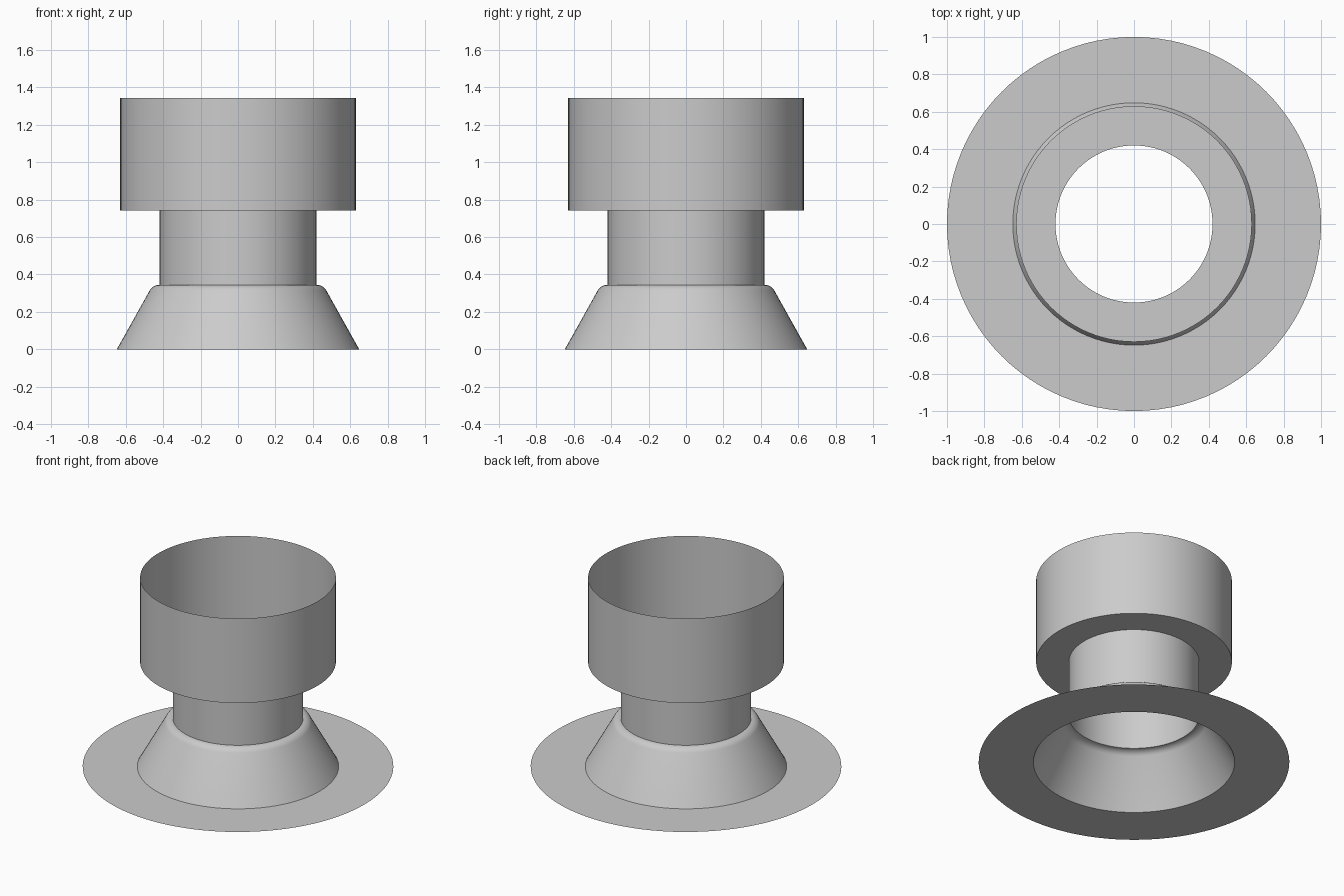
import bpy, bmesh
from math import sin, cos, radians, tau

SEGMENTS = 96

cube = bpy.data.objects.get("Cube")
if cube:
    bpy.data.objects.remove(cube, do_unlink=True)

grey = bpy.data.materials.new("light_grey")
grey.use_nodes = True
colour = (0.6, 0.6, 0.6, 1)
grey.diffuse_color = colour
grey.node_tree.nodes["Principled BSDF"].inputs["Base Color"].default_value = colour


def revolve(name, profile):
    """Spin a (radius, height) profile into an open sheet around z."""
    bm = bmesh.new()
    rings = [[bm.verts.new((r * cos(tau * i / SEGMENTS), r * sin(tau * i / SEGMENTS), z))
              for i in range(SEGMENTS)] for r, z in profile]
    for low, high in zip(rings, rings[1:]):
        for i in range(SEGMENTS):
            j = (i + 1) % SEGMENTS
            bm.faces.new((low[i], low[j], high[j], high[i]))
    mesh = bpy.data.meshes.new(name)
    bm.to_mesh(mesh)
    bm.free()
    mesh.materials.append(grey)
    obj = bpy.data.objects.new(name, mesh)
    bpy.context.collection.objects.link(obj)
    bpy.ops.object.select_all(action="DESELECT")
    obj.select_set(True)
    bpy.context.view_layer.objects.active = obj
    bpy.ops.object.shade_smooth_by_angle(angle=radians(30))
    return obj


# Main radii and heights
rim, foot, neck, cup = 1.0, 0.648, 0.42, 0.63
shoulder, shelf, top = 0.345, 0.743, 1.343
bend = 0.06

# Rounded shoulder from the sloping cone to the neck
arc = [(neck + bend * cos(radians(a)), shoulder - bend + bend * sin(radians(a)))
       for a in range(30, 91, 10)]

# Flat flange, cone, neck, shelf and open cup in one thin sheet
revolve("flanged_sleeve", [(rim, 0), (foot, 0), *arc,
                           (neck, shelf), (cup, shelf), (cup, top)])
